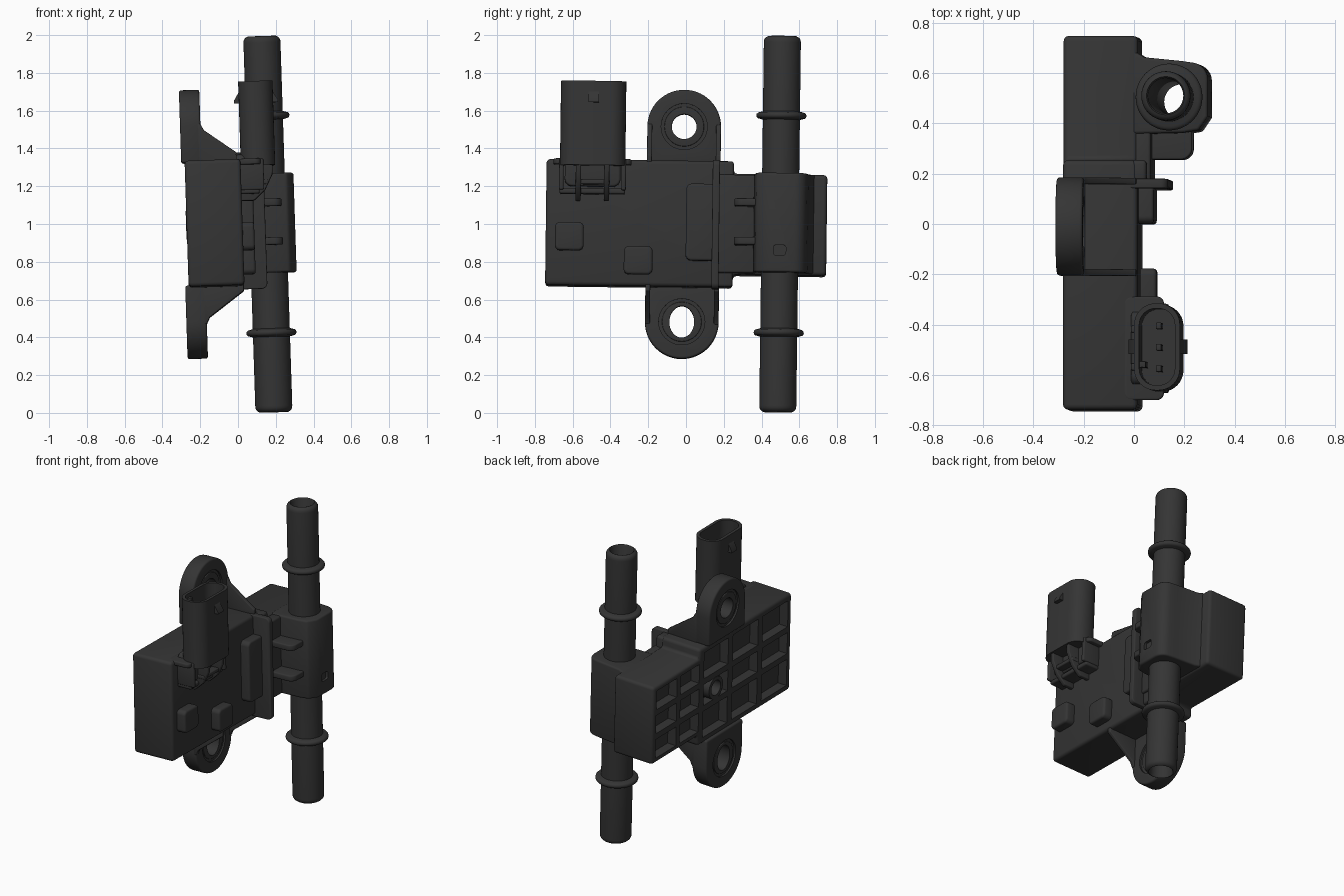
import bpy, bmesh, math
from mathutils import Matrix, Vector

if "Cube" in bpy.data.objects:
    bpy.data.objects.remove(bpy.data.objects["Cube"])

# The whole sensor leans slightly, so parts are built upright and then tilted
TILT = (Matrix.Translation((0, 0, 1)) @ Matrix.Rotation(-0.0325, 4, 'Y')
        @ Matrix.Rotation(-0.0125, 4, 'X') @ Matrix.Translation((0, 0, -1)))
dark = bpy.data.materials.new("dark_plastic")
dark.diffuse_color = (0.035, 0.035, 0.035, 1)
dark.use_nodes = True
dark.node_tree.nodes["Principled BSDF"].inputs["Base Color"].default_value = dark.diffuse_color


def finish(name, bm):
    bmesh.ops.recalc_face_normals(bm, faces=bm.faces[:])
    me = bpy.data.meshes.new(name)
    bm.to_mesh(me)
    bm.free()
    me.materials.append(dark)
    ob = bpy.data.objects.new(name, me)
    bpy.context.collection.objects.link(ob)
    return ob


def add_prism(bm, pts, axis, lo, hi):
    def place(p, d):
        return {'x': (d, p[0], p[1]), 'y': (p[0], d, p[1]), 'z': (p[0], p[1], d)}[axis]
    a = [bm.verts.new(place(p, lo)) for p in pts]
    b = [bm.verts.new(place(p, hi)) for p in pts]
    bm.faces.new(a)
    bm.faces.new(b[::-1])
    for i in range(len(pts)):
        j = (i + 1) % len(pts)
        bm.faces.new((a[i], b[i], b[j], a[j]))


def prism(name, pts, axis, lo, hi, bevel=0.0):
    bm = bmesh.new()
    add_prism(bm, pts, axis, lo, hi)
    bmesh.ops.recalc_face_normals(bm, faces=bm.faces[:])
    if bevel:
        edges = [e for e in bm.edges if e.calc_face_angle(0) > 0.6]
        bmesh.ops.bevel(bm, geom=edges, offset=bevel, segments=3, profile=0.5,
                        affect='EDGES', clamp_overlap=True)
    return finish(name, bm)


def box(name, x0, x1, y0, y1, z0, z1, bevel=0.0):
    return prism(name, [(x0, y0), (x1, y0), (x1, y1), (x0, y1)], 'z', z0, z1, bevel)


def arc(cx, cy, r, a0, a1, n, sy=1.0):
    return [(cx + r * math.cos(math.radians(a0 + (a1 - a0) * i / n)),
             cy + sy * r * math.sin(math.radians(a0 + (a1 - a0) * i / n))) for i in range(n + 1)]


def circle(cx, cy, r, sy=1.0, n=40):
    return arc(cx, cy, r, 0, 360, n, sy)[:-1]


def rrect(a0, a1, b0, b1, r):
    return (arc(a1 - r, b1 - r, r, 0, 90, 8) + arc(a0 + r, b1 - r, r, 90, 180, 8)
            + arc(a0 + r, b0 + r, r, 180, 270, 8) + arc(a1 - r, b0 + r, r, 270, 360, 8))


def cut(ob, cutter):
    mod = ob.modifiers.new("cut", 'BOOLEAN')
    mod.operation, mod.solver, mod.object = 'DIFFERENCE', 'EXACT', cutter
    ev = ob.evaluated_get(bpy.context.evaluated_depsgraph_get())
    me = bpy.data.meshes.new_from_object(ev)
    ob.modifiers.clear()
    ob.data = me
    bpy.data.objects.remove(cutter)


# Main body with a stepped outline
body = prism("sensor_body", [(-.742, .668), (.25, .668), (.25, .735), (.745, .735), (.745, 1.268),
                             (.25, 1.268), (.25, 1.335), (-.742, 1.335)], 'x', -.272, .024, .02)
# Rib-grid pockets in the back
bm = bmesh.new()
for y0, y1 in [(-.70, -.43), (-.38, -.11), (-.06, .20), (.25, .45), (.49, .71)]:
    rows = [(.71, .89), (.93, 1.075), (1.115, 1.295)]
    if y0 > .2:
        rows = [(.77, .90), (.94, 1.065), (1.105, 1.235)]
    for z0, z1 in rows:
        add_prism(bm, [(y0, z0), (y1, z0), (y1, z1), (y0, z1)], 'x', -.35, -.21)
cut(body, finish("pocket_cutter", bm))
# Hollow boss in the grid
boss = prism("back_boss", circle(.07, 1.003, .075), 'x', -.275, -.2)
cut(boss, prism("boss_cutter", circle(.07, 1.003, .05), 'x', -.3, -.215))

# Mounting ears, mirrored about the body's mid height
for side, s, slot in (("upper", 1, 1.0), ("lower", -1, 1.27)):
    def mz(z):
        return 1.005 + s * z
    cy, cz, r = -.016, .517, .195
    outline = [(cy + r, .325)] + arc(cy, cz, r, 0, 180, 28) + [(cy - r, .325)]
    ear = prism(side + "_mount_ear", [(y, mz(z)) for y, z in outline], 'x', -.29, -.182, .012)
    cut(ear, prism("ear_cutter", circle(cy, mz(cz), .122), 'x', -.4, 0))
    ring = prism(side + "_ear_bushing", circle(cy, mz(cz), .123), 'x', -.278, -.194)
    cut(ring, prism("hole_cutter", circle(cy, mz(cz), .066, slot), 'x', -.4, 0))
    lip = prism(side + "_bushing_lip", circle(cy, mz(cz), .105, 1), 'x', -.284, -.188, .004)
    cut(lip, prism("lip_cutter", circle(cy, mz(cz), .066, slot), 'x', -.4, 0))
    for edge, y0 in (("left", cy - r), ("right", cy + r - .026)):
        prism(f"{side}_{edge}_gusset", [(x, mz(z)) for x, z in
              [(-.2, .32), (.02, .32), (.02, .36), (-.165, .495), (-.182, .53), (-.2, .53)]],
              'y', y0, y0 + .026, .005)

# Flow tube: hollow revolved profile with two retaining beads
half = [(.098, 0), (.098, .553)] + [(.116 + .017 * math.sin(math.radians(a)),
        .575 - .017 * math.cos(math.radians(a))) for a in range(0, 181, 30)] + [(.098, .597)]
half += [(.098, .962)] + [(.068 + .03 * math.cos(math.radians(a)),
        .966 + .03 * math.sin(math.radians(a))) for a in (15, 35, 55, 75)] + [(.076, .996), (.07, .985)]
profile = [(q, 1 - z) for q, z in half[:0:-1]] + [(q, 1 + z) for q, z in half]
bm = bmesh.new()
N = 48
rings = [[bm.verts.new((.158 + q * math.cos(k * math.tau / N), .498 + q * math.sin(k * math.tau / N), z))
          for k in range(N)] for q, z in profile]
for i in range(len(rings)):
    a, b = rings[i], rings[(i + 1) % len(rings)]
    for k in range(N):
        bm.faces.new((a[k], a[(k + 1) % N], b[(k + 1) % N], b[k]))
finish("flow_tube", bm)

# Housing that clamps the tube, with the bore and a small window cut out
housing = prism("tube_housing", [(0, .355), (.20, .36), (.265, .37), (.302, .425)]
                + arc(.235, .572, .067, 0, 80, 6) + [(.2, .645), (.05, .66), (0, .69)],
                'z', .742, 1.268, .012)
cut(housing, prism("bore_cutter", circle(.158, .498, .085), 'z', .5, 1.5))
cut(housing, prism("window_cutter", rrect(.465, .53, .832, .885, .012), 'x', .285, .4))
for i, z in enumerate((.908, 1.113)):
    prism(f"housing_rib_{i + 1}", rrect(0, .235, .255, .42, .045), 'z', z - .02, z + .02, .008)
box("housing_web", 0, .075, .16, .37, .742, 1.262, .012)

# Front flange, plate, panel and pads
prism("front_flange", rrect(-.02, .145, .655, 1.338, .03), 'y', .138, .176, .006)
box("flange_plate", 0, .06, .165, .25, .668, 1.333, .015)
prism("raised_panel", rrect(.0, .16, .805, 1.212, .03), 'x', 0, .085, .012)
for i, (y, z) in enumerate(((-.617, .926), (-.251, .803))):
    prism(f"front_pad_{i + 1}", rrect(y - .076, y + .076, z - .075, z + .075, .028),
          'x', 0, .085, .014)

# Electrical connector: hollow shell, pins and latch wedges
shell = prism("connector_shell", rrect(.025, .207, -.671, -.325, .085), 'z', 1.3, 1.746)
cut(shell, prism("shell_cutter", rrect(.045, .187, -.651, -.345, .066), 'z', 1.42, 1.9))
for i in range(3):
    y = -.498 + (i - 1) * .085
    box(f"connector_pin_{i + 1}", .108, .13, y - .013, y + .013, 1.4, 1.64, .004)
box("connector_key", .04, .07, -.58, -.555, 1.41, 1.72, .003)
for name, x, d in (("front", .203, 1), ("rear", .029, -1)):
    prism(f"{name}_latch", [(x, 1.632), (x + d * .03, 1.632), (x + d * .03, 1.645), (x, 1.695)],
          'y', -.525, -.468)

# Connector root: elbow block, collar, U frame and two ribs
prism("connector_elbow", rrect(-.645, -.35, 1.19, 1.36, .04), 'x', 0, .115, .012)
prism("connector_collar", rrect(-.03, .13, -.705, -.292, .03), 'z', 1.305, 1.336, .008)
for name, y in (("left", -.675), ("right", -.345)):
    box(f"{name}_frame_bar", 0, .145, y, y + .024, 1.17, 1.335, .008)
box("lower_frame_bar", 0, .12, -.672, -.325, 1.15, 1.18, .01)
for i, y in enumerate((-.573, -.423)):
    prism(f"elbow_rib_{i + 1}", [(0, 1.115), (.09, 1.115), (.15, 1.17), (.19, 1.25), (.2, 1.37), (0, 1.37)],
          'y', y - .014, y + .014, .006)
box("elbow_cross_bar", 0, .165, -.59, -.406, 1.2, 1.225, .006)

# Tilt and smooth every part
bpy.ops.object.select_all(action='DESELECT')
for ob in bpy.context.scene.objects:
    ob.data.transform(TILT)
    ob.select_set(True)
    bpy.context.view_layer.objects.active = ob
bpy.ops.object.shade_smooth_by_angle(angle=math.radians(35))
